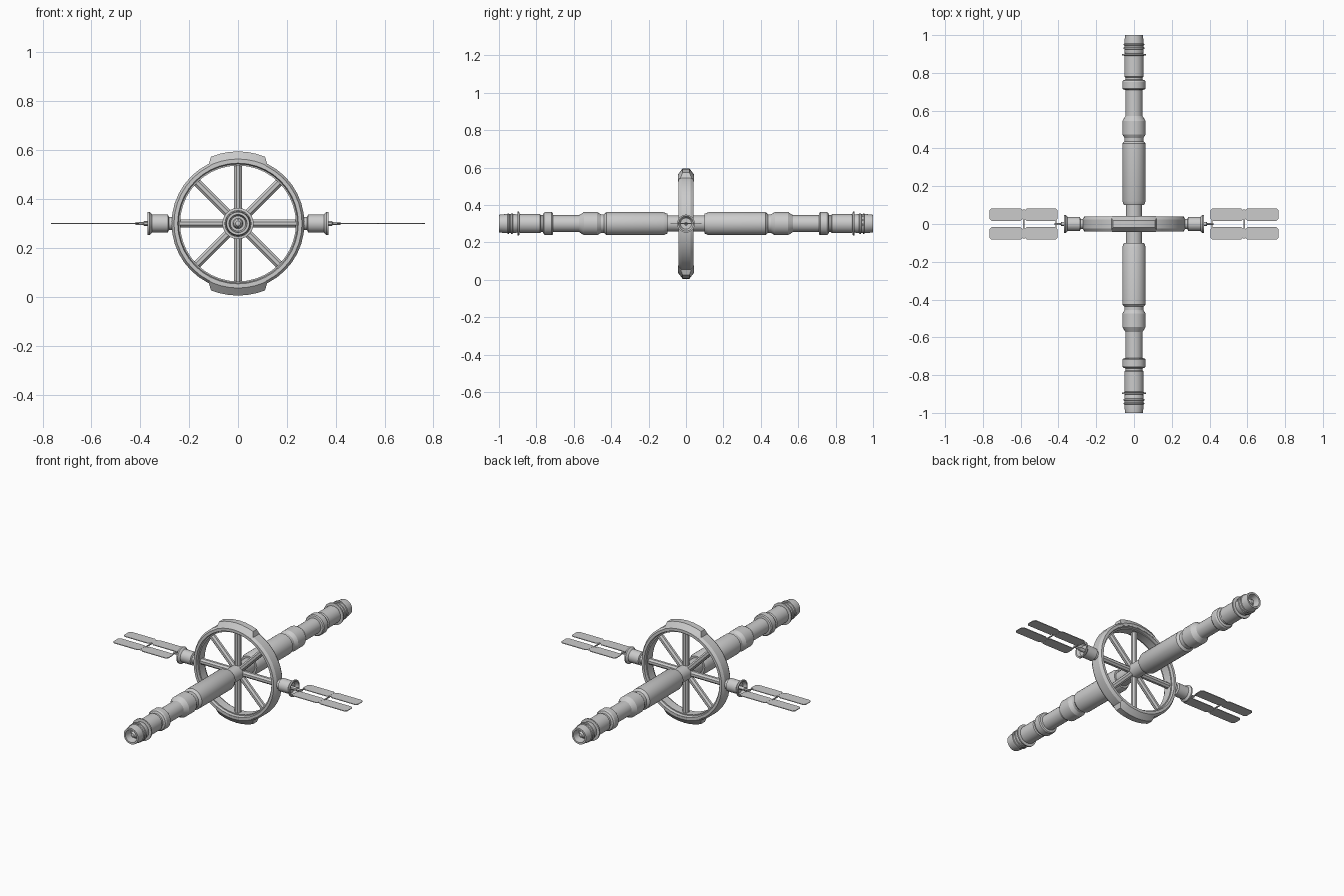
import bpy, bmesh
from math import sin, cos, pi, radians
from mathutils import Matrix, Vector

if "Cube" in bpy.data.objects:
    bpy.data.objects.remove(bpy.data.objects["Cube"])

CENTRE = Vector((0, 0, 0.3))


def finish(name, bm, rot=None, smooth=True):
    bmesh.ops.remove_doubles(bm, verts=bm.verts, dist=1e-5)
    bmesh.ops.recalc_face_normals(bm, faces=bm.faces)
    me = bpy.data.meshes.new(name)
    if rot:
        bm.transform(rot)
    bm.to_mesh(me)
    bm.free()
    ob = bpy.data.objects.new(name, me)
    bpy.context.collection.objects.link(ob)
    ob.location = CENTRE
    if smooth:
        bpy.context.view_layer.objects.active = ob
        ob.select_set(True)
        bpy.ops.object.shade_smooth_by_angle(angle=radians(30))
        ob.select_set(False)
    return ob


def lathe(name, profile, rot=None, seg=24, closed=False):
    """Revolve (radius, y) points around the y axis."""
    bm = bmesh.new()
    vs = [bm.verts.new((r, y, 0)) for r, y in profile]
    pairs = list(zip(vs, vs[1:])) + ([(vs[-1], vs[0])] if closed else [])
    edges = [bm.edges.new(p) for p in pairs]
    bmesh.ops.spin(bm, geom=vs + edges, cent=(0, 0, 0), axis=(0, 1, 0),
                   angle=2 * pi, steps=seg, use_duplicate=False)
    return finish(name, bm, rot)


def prism(name, outline, thick, rot=None):
    """Flat plate in the xy plane."""
    bm = bmesh.new()
    f = bm.faces.new([bm.verts.new((x, y, -thick / 2)) for x, y in outline])
    ext = bmesh.ops.extrude_face_region(bm, geom=[f])["geom"]
    bmesh.ops.translate(bm, vec=(0, 0, thick),
                        verts=[v for v in ext if isinstance(v, bmesh.types.BMVert)])
    return finish(name, bm, rot, False)


def rect(x0, x1, y0, y1, c=0.0):
    if not c:
        return [(x0, y0), (x1, y0), (x1, y1), (x0, y1)]
    return [(x0 + c, y0), (x1 - c, y0), (x1, y0 + c), (x1, y1 - c),
            (x1 - c, y1), (x0 + c, y1), (x0, y1 - c), (x0, y0 + c)]


# Central tube through the wheel and hub collar
lathe("core_tube", [(0, -.12), (.043, -.12), (.043, .12), (0, .12)])

# Stepped module stack on each arm, ending in a recessed docking port
arm = [(0, .10), (.053, .10), (.062, .122), (.062, .425), (.05, .438), (.05, .455),
       (.062, .475), (.062, .545), (.045, .572), (.045, .71), (.057, .712),
       (.062, .718), (.062, .752), (.057, .76), (.045, .765), (.045, .775),
       (.051, .78), (.051, .885), (.048, .89), (.064, .892), (.064, .900),
       (.048, .902), (.051, .915), (.051, .925), (.055, .927), (.055, .935),
       (.051, .937), (.051, .945), (.055, .947), (.055, .953), (.051, .955),
       (.051, .965), (.047, 1.0), (.037, 1.0), (.031, .955), (.021, .955),
       (.018, .975), (.010, .985), (0, .988)]
for side, turn in (("front", pi), ("back", 0)):
    lathe(side + "_module_stack", arm, Matrix.Rotation(turn, 4, 'Z'))

# Wheel rim
rim = [(.237, -.026), (.243, -.026), (.247, -.041), (.262, -.041), (.272, -.025),
       (.272, .025), (.262, .041), (.247, .041), (.243, .026), (.237, .026)]
lathe("wheel_rim", rim, seg=40, closed=True)

# Eight spokes
for i in range(8):
    bm = bmesh.new()
    bmesh.ops.create_cone(bm, cap_ends=True, segments=8, radius1=.018, radius2=.018,
                          depth=.215, matrix=Matrix.Translation((0, 0, .1375))
                          @ Matrix.Rotation(pi / 8, 4, 'Z'))
    finish("spoke_%d" % i, bm, Matrix.Rotation(i * pi / 4, 4, 'Y'), False)

# Raised armour blocks on the top and bottom of the rim
for side, turn in (("top", 0), ("bottom", pi)):
    bm = bmesh.new()
    rings = []
    for deg in (-26, -22, -15, -7.5, 0, 7.5, 15, 22, 26):
        end = abs(deg) > 25
        top, w = (.272, .03) if end else (.295, .018)
        a = radians(deg)
        rings.append([bm.verts.new((r * sin(a), y, r * cos(a))) for r, y in
                      ((.25, -.042), (.264, -.042), (top, -w), (top, w),
                       (.264, .042), (.25, .042))])
    for p, q in zip(rings, rings[1:]):
        for k in range(6):
            bm.faces.new((p[k], p[k - 1], q[k - 1], q[k]))
    bm.faces.new(rings[0])
    bm.faces.new(rings[-1])
    finish(side + "_rim_block", bm, Matrix.Rotation(turn, 4, 'Y'))

# Side pods with open cup, boom and solar wings
pod = [(0, .26), (.027, .26), (.027, .283), (.037, .287), (.037, .352), (.048, .362),
       (.048, .370), (.040, .370), (.030, .352), (0, .350)]
boom = [(0, .345), (.010, .345), (.010, .385), (.006, .388), (.006, .42), (0, .42)]
for side, turn in (("right", 0), ("left", pi)):
    face = Matrix.Rotation(turn, 4, 'Z')
    out = face @ Matrix.Rotation(-pi / 2, 4, 'Z')
    lathe(side + "_pod", pod, out)
    lathe(side + "_boom", boom, out, 12)
    for row, s in (("upper", 1), ("lower", -1)):
        y0, y1 = sorted((s * .017, s * .083))
        for n, (x0, x1) in enumerate(((.405, .579), (.589, .765))):
            prism("%s_%s_panel_%d" % (side, row, n), rect(x0, x1, y0, y1, .011), .004, face)
        prism("%s_%s_panel_hinge" % (side, row), rect(.577, .591, y0 + .007, y1 - .007), .003, face)
    for n, x in enumerate((.413, .584)):
        prism("%s_wing_strut_%d" % (side, n), rect(x - .003, x + .003, -.03, .03), .006, face)
